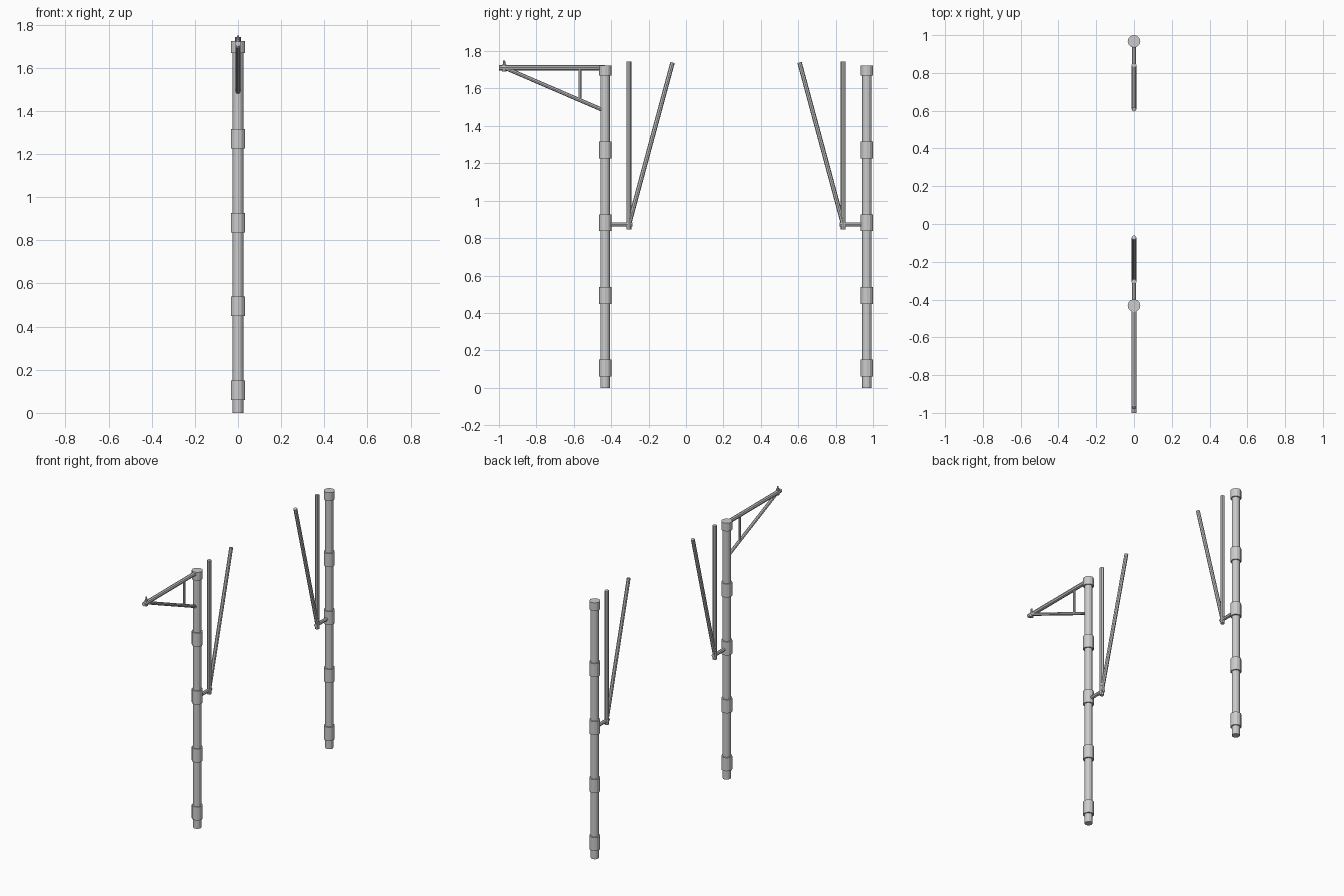
import bpy
from mathutils import Vector

if "Cube" in bpy.data.objects:
    bpy.data.objects.remove(bpy.data.objects["Cube"])


def rod(name, a, b, r, sides=8, r2=None):
    """Closed, flat-faced cylinder between two (y, z) points in the x = 0 plane."""
    a, b = Vector((0, *a)), Vector((0, *b))
    d = b - a
    bpy.ops.mesh.primitive_cone_add(vertices=sides, radius1=r, radius2=r if r2 is None else r2,
                                    depth=d.length, location=(a + b) / 2)
    ob = bpy.context.object
    ob.rotation_euler = d.to_track_quat('Z', 'Y').to_euler()
    ob.name = name
    return ob


def pole(side, y, s):
    """Post with collars and a V-shaped pair of rods; s is the inward direction."""
    rod(side + "_post", (y, 0), (y, 1.715), 0.025, 12)
    for i in range(4):
        z = 0.06 + 0.3885 * i
        rod(f"{side}_collar_{i + 1}", (y, z), (y, z + 0.09), 0.0335, 12)
    rod(side + "_top_cap", (y, 1.669), (y, 1.724), 0.0335, 12)
    rod(side + "_bracket", (y, 0.873), (y + s * 0.145, 0.873), 0.0115)
    rod(side + "_upright_rod", (y + s * 0.127, 0.846), (y + s * 0.127, 1.743), 0.0135)
    rod(side + "_slanted_rod", (y + s * 0.127, 0.873), (y + s * 0.36, 1.739), 0.012)


pole("front", -0.432, 1)
pole("back", 0.967, -1)

# Braced arm at the top of the front post
rod("arm", (-1.0, 1.711), (-0.432, 1.711), 0.0135)
rod("arm_brace", (-0.965, 1.709), (-0.44, 1.483), 0.0105)
rod("arm_strut", (-0.568, 1.711), (-0.568, 1.54), 0.008)

# Small pin at the tip of the arm
rod("pin_base", (-0.972, 1.692), (-0.972, 1.729), 0.011)
rod("pin", (-0.972, 1.725), (-0.972, 1.75), 0.0075, 8, 0.005)
